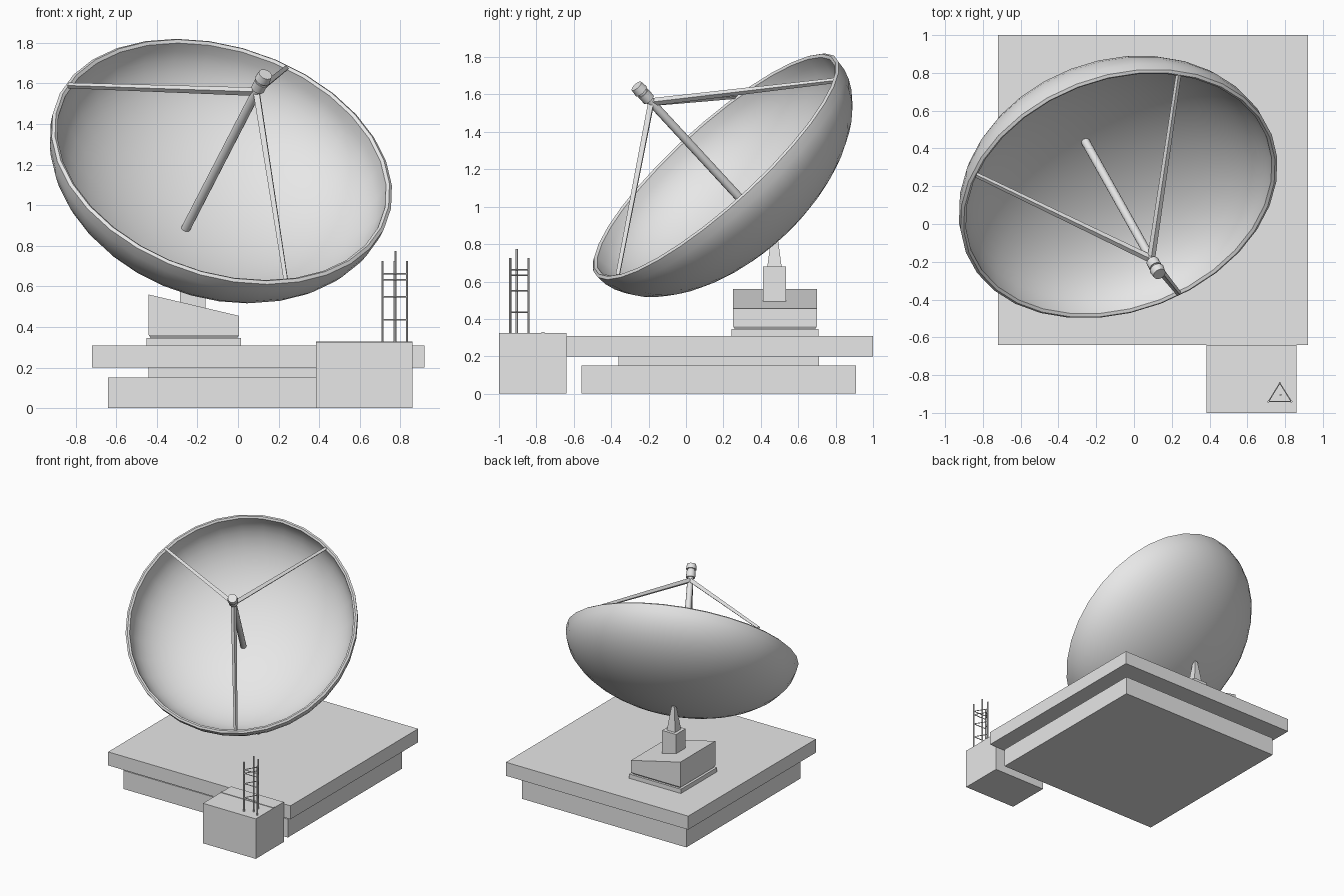
import bpy, bmesh, math
from mathutils import Vector, Matrix

old = bpy.data.objects.get("Cube")
if old:
    bpy.data.objects.remove(old, do_unlink=True)

COLOUR = (0.8, 0.8, 0.8, 1)
grey = bpy.data.materials.new("light grey")
grey.use_nodes = True
grey.diffuse_color = COLOUR
grey.node_tree.nodes["Principled BSDF"].inputs["Base Color"].default_value = COLOUR


def finish(name, bm, smooth=False):
    bmesh.ops.recalc_face_normals(bm, faces=bm.faces)
    mesh = bpy.data.meshes.new(name)
    bm.to_mesh(mesh)
    bm.free()
    mesh.materials.append(grey)
    obj = bpy.data.objects.new(name, mesh)
    bpy.context.collection.objects.link(obj)
    if smooth:
        bpy.ops.object.select_all(action='DESELECT')
        obj.select_set(True)
        bpy.context.view_layer.objects.active = obj
        bpy.ops.object.shade_smooth_by_angle(angle=math.radians(40))
    return obj


def block(name, x, y, z, taper=0.0, slope=0.0):
    """Box from ranges; taper pulls the top in, slope lowers its +x edge."""
    bm = bmesh.new()
    bmesh.ops.create_cube(bm, size=1)
    for v in bm.verts:
        top, right = v.co.z > 0, v.co.x > 0
        inset = taper if top else 0
        size = Vector((x[1] - x[0] - 2 * inset, y[1] - y[0] - 2 * inset, z[1] - z[0]))
        v.co = v.co * size + Vector((sum(x), sum(y), sum(z))) / 2
        if top and right:
            v.co.z -= slope
    return finish(name, bm)


def rod(name, a, b, r1, r2=None, sides=12, smooth=True):
    a, b = Vector(a), Vector(b)
    bm = bmesh.new()
    turn = (b - a).to_track_quat('Z', 'Y').to_matrix().to_4x4()
    bmesh.ops.create_cone(bm, cap_ends=True, segments=sides, radius1=r1,
                          radius2=r1 if r2 is None else r2, depth=(b - a).length,
                          matrix=Matrix.Translation((a + b) / 2) @ turn)
    return finish(name, bm, smooth)


# Stepped platform
block("platform_base", (-0.64, 0.84), (-0.56, 0.91), (0, 0.15))
block("platform_neck", (-0.44, 0.64), (-0.36, 0.71), (0.15, 0.2))
block("platform_deck", (-0.72, 0.92), (-0.64, 1.0), (0.2, 0.31))

# Equipment cabinet with a raised seam on its roof
block("cabinet", (0.385, 0.86), (-1.0, -0.64), (0, 0.325))
block("cabinet_seam", (0.385, 0.86), (-0.772, -0.756), (0.325, 0.329))

# Triangular lattice mast on the cabinet
corners = [(0.712, -0.94), (0.833, -0.94), (0.772, -0.842)]
for i, (x, y) in enumerate(corners):
    rod(f"mast_leg_{i + 1}", (x, y, 0.32), (x, y, 0.725), 0.006, sides=6)
rod("mast_antenna", (0.776, -0.905, 0.32), (0.776, -0.905, 0.775), 0.006, sides=6)
for level, z in enumerate((0.435, 0.55, 0.633, 0.663)):
    for i in range(3):
        a, b = corners[i], corners[(i + 1) % 3]
        rod(f"mast_rung_{level + 1}_{i + 1}", (*a, z), (*b, z), 0.0035, sides=6)

# Pedestal with sloping housing
block("pedestal_plinth", (-0.45, 0.015), (0.243, 0.708), (0.31, 0.345))
block("pedestal_flare", (-0.43, -0.005), (0.262, 0.69), (0.345, 0.36), taper=-0.01)
block("pedestal_housing", (-0.44, 0.005), (0.252, 0.7), (0.36, 0.56), slope=0.105)
block("support_post", (-0.285, -0.16), (0.411, 0.535), (0.45, 0.68))
block("support_tip", (-0.26, -0.185), (0.435, 0.511), (0.68, 0.87), taper=0.025)

# Dish: a revolved shell, outer skin to rounded rim to inner skin
bm = bmesh.new()
STEPS, SEGMENTS = 14, 32
outer, inner, lip = (0.868, 0.488), (0.838, 0.462), (0.853, 0.01)
angles = [math.pi / 2 * i / STEPS for i in range(STEPS + 1)]
profile = [(outer[0] * math.sin(t), -outer[1] * math.cos(t)) for t in angles]
profile.append(lip)
profile += [(inner[0] * math.sin(t), -inner[1] * math.cos(t)) for t in reversed(angles)]
points = [bm.verts.new((r, 0, z)) for r, z in profile]
edges = [bm.edges.new(pair) for pair in zip(points, points[1:])]
bmesh.ops.spin(bm, geom=points + edges, cent=(0, 0, 0), axis=(0, 0, 1),
               angle=math.tau, steps=SEGMENTS, use_duplicate=False)
bmesh.ops.remove_doubles(bm, verts=bm.verts, dist=0.0005)
facing = Vector((0.25, -0.65, 0.717)).normalized()
centre = Vector((-0.08, 0.16, 1.215))
bm.transform(Matrix.Translation(centre) @ facing.to_track_quat('Z', 'Y').to_matrix().to_4x4())
finish("dish", bm, smooth=True)

# Feed boom and receiver head
base, tip = Vector((-0.265, 0.45, 0.87)), Vector((0.135, -0.265, 1.645))
along = (tip - base).normalized()
rod("feed_boom", base, tip - along * 0.03, 0.023)
rod("feed_collar", tip - along * 0.105, tip - along * 0.055, 0.034, sides=16)
rod("feed_neck", tip - along * 0.055, tip - along * 0.04, 0.028, sides=16)
rod("feed_head", tip - along * 0.04, tip, 0.039, 0.034, sides=16)

# Three struts from the rim to the feed
hub = tip - along * 0.125
rim_points = [(-0.835, 0.26, 1.59), (0.237, 0.80, 1.675), (0.235, -0.365, 0.635)]
for i, p in enumerate(rim_points):
    rod(f"feed_strut_{i + 1}", p, hub, 0.014, 0.021, sides=4, smooth=False)
